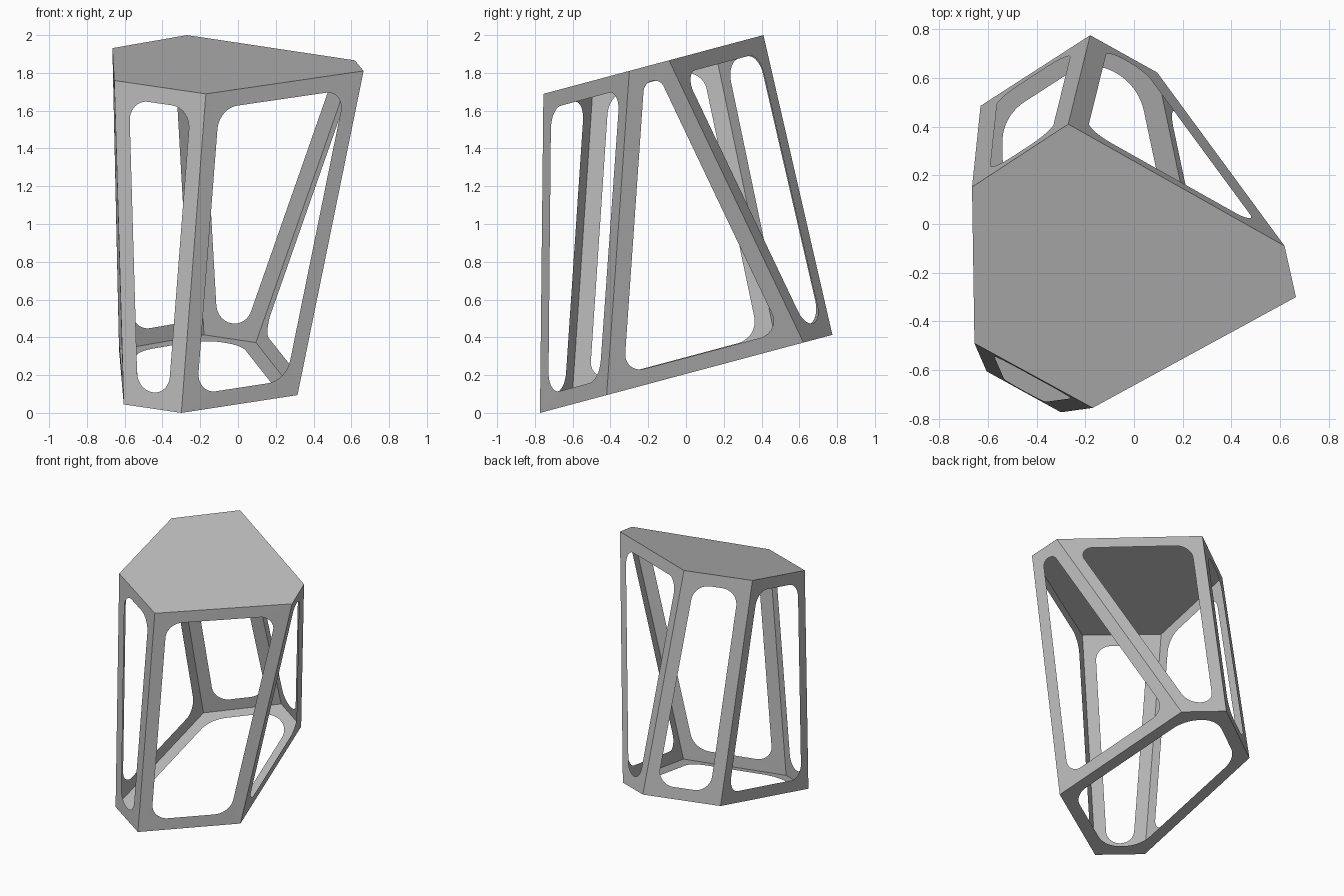
import bpy, bmesh, math
from mathutils import Vector

cube = bpy.data.objects.get("Cube")
if cube:
    bpy.data.objects.remove(cube, do_unlink=True)

RIM = 0.086      # width of the frame bars
ROUND = 0.113    # length cut back at each window corner
STEPS = 10
SLOPE = 0.267    # both end planes rise towards the back

grey = bpy.data.materials.new("plain grey")
grey.diffuse_color = (0.5, 0.5, 0.5, 1)
grey.use_nodes = True
grey.node_tree.nodes["Principled BSDF"].inputs["Base Color"].default_value = (0.5, 0.5, 0.5, 1)

# Plan outlines of the two sloping ends, clockwise seen from above
top_plan = [(-0.27, 0.41), (0.618, -0.09), (0.665, -0.30),
            (-0.17, -0.755), (-0.655, -0.49), (-0.665, 0.152)]
base_plan = [(-0.18, 0.775), (0.095, 0.622), (0.315, -0.42),
             (-0.30, -0.773), (-0.605, -0.605), (-0.63, 0.485)]
top = [Vector((x, y, 2.0 + SLOPE * (y - 0.41))) for x, y in top_plan]
base = [Vector((x, y, SLOPE * (y + 0.773))) for x, y in base_plan]


def inset(points):
    """Move every side of a flat polygon inwards by the rim width."""
    inner = []
    for i, p in enumerate(points):
        a = (points[i - 1] - p).normalized()
        b = (points[(i + 1) % len(points)] - p).normalized()
        half = a.angle(b) / 2
        inner.append(p + (a + b).normalized() * RIM / math.sin(half))
    return inner


def rounded_corner(prev, p, nxt):
    """Arc that replaces the corner p, cut shorter where a side is short."""
    a, b = prev - p, nxt - p
    cut = min(ROUND, 0.49 * a.length, 0.49 * b.length)
    a.normalize()
    b.normalize()
    half = a.angle(b) / 2
    centre = p + (a + b).normalized() * cut / math.cos(half)
    radius = cut * math.tan(half)
    start = (p + a * cut - centre).normalized()
    end = (p + b * cut - centre).normalized()
    return [centre + start.slerp(end, k / STEPS) * radius for k in range(STEPS + 1)]


def make_panel(name, points, window=True):
    bm = bmesh.new()
    outer = [bm.verts.new(p) for p in points]
    if not window:
        bm.faces.new(outer)
    else:
        inner = inset(points)
        n = len(points)
        arcs = [[bm.verts.new(q) for q in
                 rounded_corner(inner[i - 1], inner[i], inner[(i + 1) % n])]
                for i in range(n)]
        for i in range(n):
            j = (i + 1) % n
            for u, v in zip(arcs[i], arcs[i][1:]):
                bm.faces.new((outer[i], v, u))
            bm.faces.new((outer[i], outer[j], arcs[j][0], arcs[i][-1]))
    mesh = bpy.data.meshes.new(name)
    bm.to_mesh(mesh)
    bm.free()
    mesh.materials.append(grey)
    obj = bpy.data.objects.new(name, mesh)
    bpy.context.collection.objects.link(obj)


# Closed top, open base frame and six window frames around the sides
make_panel("top_panel", top[::-1], window=False)
make_panel("base_frame", base)
sides = ["back_left_frame", "left_frame", "front_left_frame",
         "front_right_frame", "right_frame", "back_right_frame"]
for i, name in enumerate(sides):
    j = (i + 1) % len(sides)
    make_panel(name, [top[i], top[j], base[j], base[i]])
